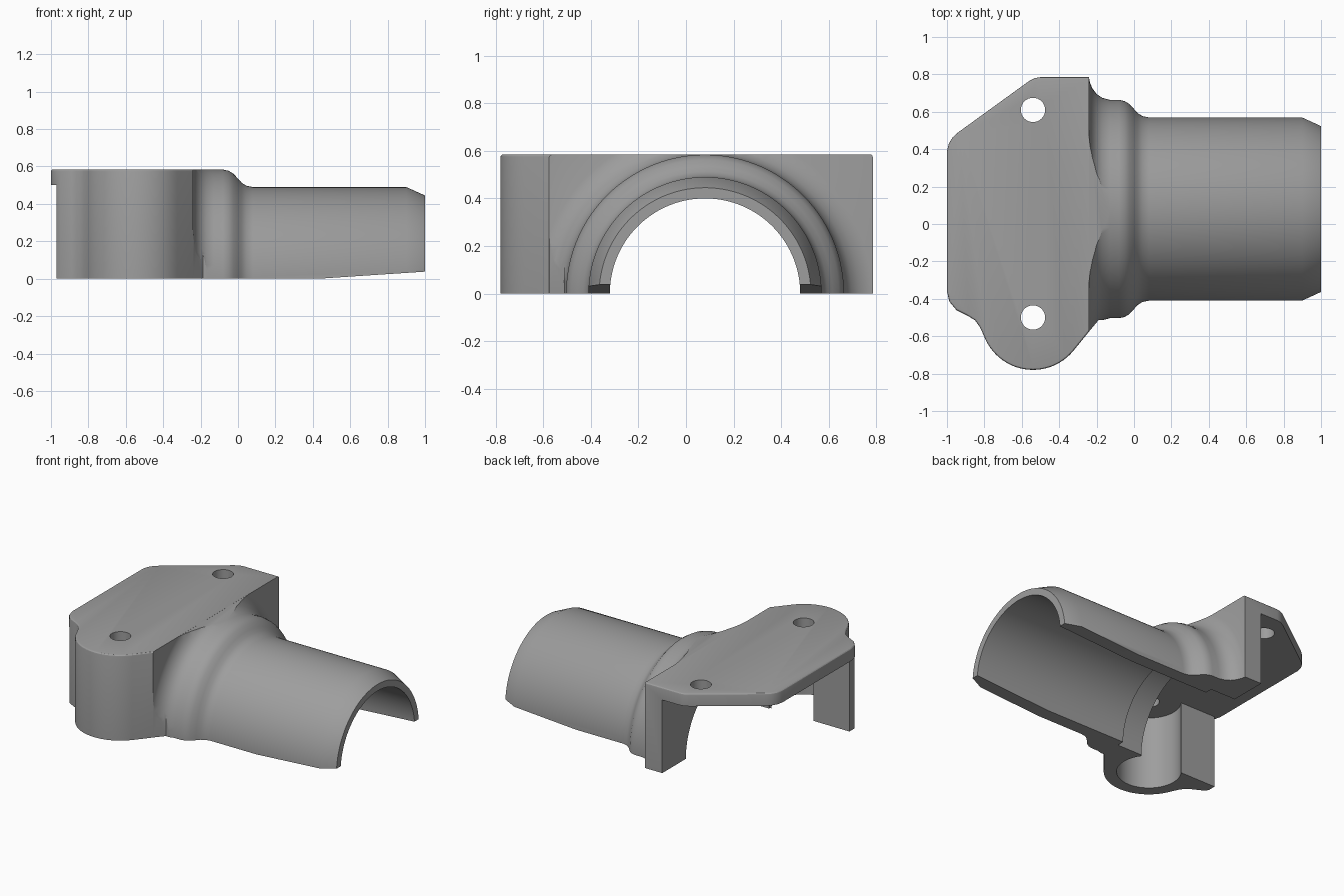
import bpy, bmesh, math
from mathutils import Vector

if "Cube" in bpy.data.objects:
    bpy.data.objects.remove(bpy.data.objects["Cube"])

AXIS_Y = 0.08      # pipe axis runs along x at this y, z = 0
TOP = 0.585        # top of the flange
UNDER = 0.5        # underside of the flange plate
grey = bpy.data.materials.new("cast grey")
grey.diffuse_color = (0.34, 0.34, 0.34, 1)
grey.use_nodes = True
grey.node_tree.nodes["Principled BSDF"].inputs["Base Color"].default_value = grey.diffuse_color


def make(name, bm):
    bmesh.ops.recalc_face_normals(bm, faces=bm.faces)
    me = bpy.data.meshes.new(name)
    bm.to_mesh(me)
    bm.free()
    me.materials.append(grey)
    ob = bpy.data.objects.new(name, me)
    bpy.context.collection.objects.link(ob)
    return ob


def prism(name, pts, z0, z1, bevel=0.0):
    bm = bmesh.new()
    f = bm.faces.new([bm.verts.new((x, y, z0)) for x, y in pts])
    ext = bmesh.ops.extrude_face_region(bm, geom=[f])
    top = [v for v in ext["geom"] if isinstance(v, bmesh.types.BMVert)]
    bmesh.ops.translate(bm, verts=top, vec=(0, 0, z1 - z0))
    if bevel:
        edges = [e for e in bm.edges if all(v in top for v in e.verts)
                 and not all(v.co.x > -0.245 for v in e.verts)]
        bmesh.ops.bevel(bm, geom=edges, offset=bevel, segments=3, profile=0.5, affect='EDGES')
    return make(name, bm)


def box(name, x0, x1, y0, y1, z0, z1):
    return prism(name, [(x0, y0), (x1, y0), (x1, y1), (x0, y1)], z0, z1)


def circle(cx, cy, r, n=48):
    return [(cx + r * math.cos(2 * math.pi * i / n), cy + r * math.sin(2 * math.pi * i / n))
            for i in range(n)]


def lathe(name, profile, n=128):
    # closed solid turned about the pipe axis
    bm = bmesh.new()
    rings = []
    for x, r in profile:
        rings.append([bm.verts.new((x, AXIS_Y + r * math.cos(2 * math.pi * (i + .5) / n),
                                    r * math.sin(2 * math.pi * (i + .5) / n))) for i in range(n)])
    for a, b in zip(rings, rings[1:]):
        for i in range(n):
            j = (i + 1) % n
            bm.faces.new((a[i], a[j], b[j], b[i]))
    bm.faces.new(rings[0])
    bm.faces.new(rings[-1])
    return make(name, bm)


def boolean(ob, tool, op='DIFFERENCE'):
    m = ob.modifiers.new(op.lower(), 'BOOLEAN')
    m.operation, m.solver, m.object = op, 'EXACT', tool
    bpy.context.view_layer.objects.active = ob
    bpy.ops.object.modifier_apply(modifier=m.name)
    bpy.data.objects.remove(tool)


# flange block: chamfered back corner, rounded front boss
boss = (-0.54, -0.5)
outline = [(-0.24, 0.785), (-0.50, 0.785), (-0.53, 0.78), (-0.56, 0.765), (-0.94, 0.49),
           (-0.97, 0.463), (-0.99, 0.43), (-1, 0.39), (-1, -0.36), (-0.987, -0.415),
           (-0.95, -0.46), (-0.89, -0.49), (-0.85, -0.515), (-0.825, -0.55)]
for i in range(25):
    a = math.radians(200 + (320 - 200) * i / 24)
    outline.append((boss[0] + 0.28 * math.cos(a), boss[1] + 0.28 * math.sin(a)))
outline.append((-0.24, -0.575))
body = prism("bearing_cover", outline, 0, TOP, 0.012)

# hollow under the plate, overhanging edge and boss pocket
boolean(body, box("hollow_cutter", -1.2, -0.37, -0.38, 1, -0.1, UNDER))
boolean(body, box("edge_cutter", -1.2, -0.97, -1, 1, -0.1, UNDER))
boolean(body, prism("pocket_cutter", circle(*boss, 0.2, 64), -0.1, UNDER))

# half pipe with collar, filleted into the flange wall
pipe = lathe("pipe", [(-0.27, 0.70), (-0.24, 0.70), (-0.235, 0.675), (-0.222, 0.645), (-0.2, 0.615),
                      (-0.17, 0.595), (-0.13, 0.584), (-0.08, 0.584), (-0.05, 0.577),
                      (-0.025, 0.562), (0, 0.535), (0.02, 0.513), (0.045, 0.497), (0.08, 0.49),
                      (0.9, 0.49), (1, 0.445)])
boolean(pipe, box("low_cutter", -2, 2, -2, 2, -2, 0))
boolean(pipe, box("high_cutter", -2, 2, -2, 2, TOP - 0.0005, 2))
boolean(pipe, prism("boss_side_cutter",
                    [(-0.42, -0.79), (-0.188, -0.512), (0, -0.512), (0, -0.95), (-0.42, -0.95)], -1, 1))
boolean(body, pipe, 'UNION')

# stepped bore, screw holes
boolean(body, lathe("bore_cutter", [(-0.45, 0.45), (-0.18, 0.45), (-0.18, 0.40), (1.1, 0.40)]))
for y in (0.61, -0.5):
    boolean(body, prism("hole_cutter", circle(-0.54, y, 0.065, 32), 0.3, 0.8))

# sloped relief under the pipe's free end
bm = bmesh.new()
side = [(0.43, 0), (1.2, 0.051), (1.2, -0.1), (0.43, -0.1)]
f = bm.faces.new([bm.verts.new((x, -1, z)) for x, z in side])
ext = bmesh.ops.extrude_face_region(bm, geom=[f])
bmesh.ops.translate(bm, verts=[v for v in ext["geom"] if isinstance(v, bmesh.types.BMVert)],
                    vec=Vector((0, 2, 0)))
boolean(body, make("relief_cutter", bm))

# smooth curved walls, crisp edges
bpy.ops.object.select_all(action='DESELECT')
body.select_set(True)
bpy.context.view_layer.objects.active = body
bpy.ops.object.shade_smooth_by_angle(angle=math.radians(28))
